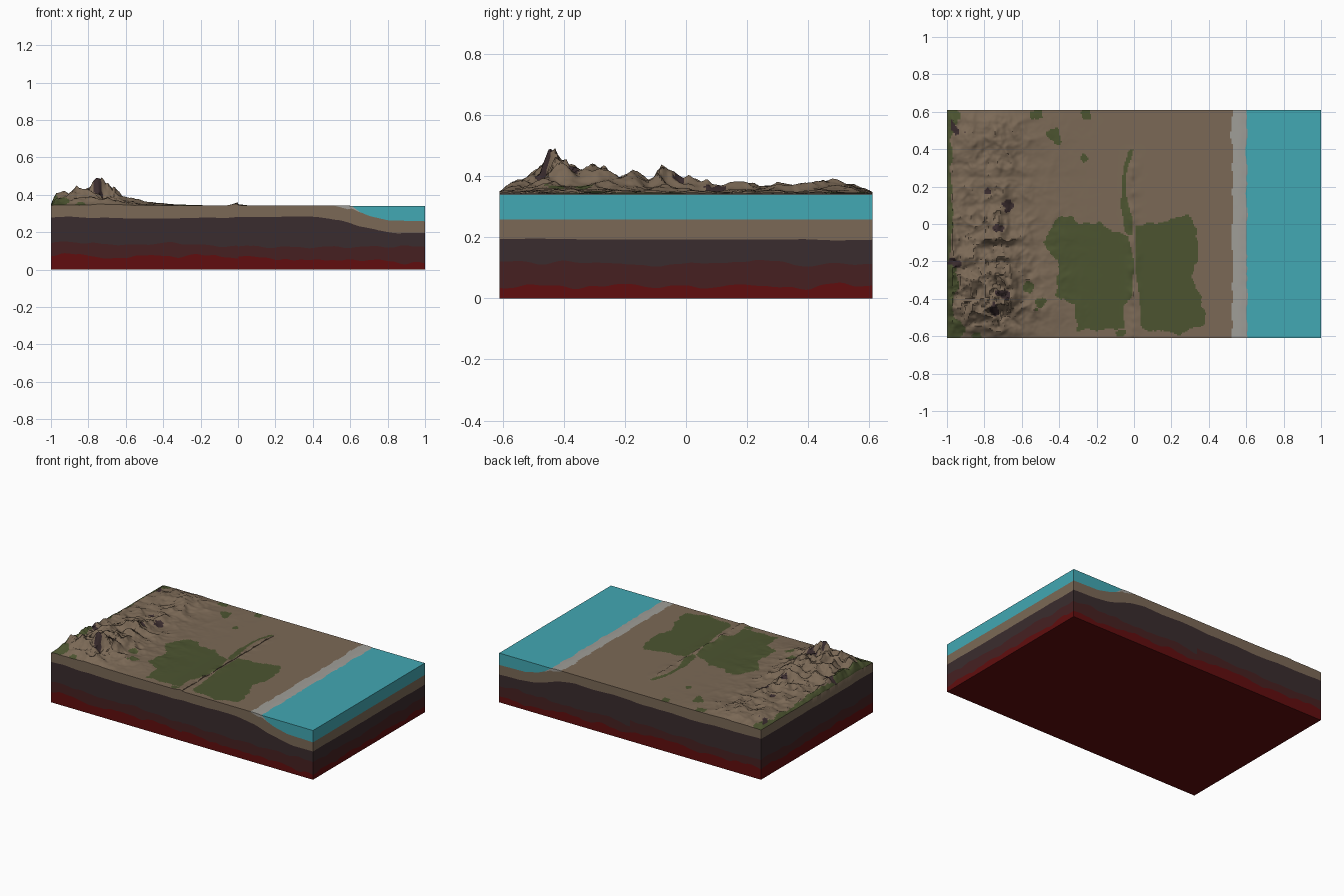
import bpy, bmesh, math
from mathutils import Vector, noise

if "Cube" in bpy.data.objects:
    bpy.data.objects.remove(bpy.data.objects["Cube"])

HALF_Y = 0.61
SEA = 0.34
NX, NY = 140, 168


# Materials
def linear(c):
    return c / 12.92 if c <= 0.04045 else ((c + 0.055) / 1.055) ** 2.4


def material(name, *rgb):
    col = [linear(c / 255) for c in rgb] + [1]
    m = bpy.data.materials.new(name)
    m.use_nodes = True
    m.diffuse_color = col
    m.node_tree.nodes["Principled BSDF"].inputs["Base Color"].default_value = col
    return m


MATS = [material("magma_red", 97, 13, 14), material("deep_rock", 70, 32, 33),
        material("dark_rock", 58, 44, 46), material("soil", 123, 105, 86),
        material("sand", 160, 158, 152), material("grass", 76, 84, 48)]
RED, DEEP, DARK, SOIL, SAND, GRASS = range(6)
WATER = material("water", 66, 168, 179)


# Small helpers
def interp(table, t):
    for (a, va), (b, vb) in zip(table, table[1:]):
        if t <= b:
            return va + (vb - va) * max(0, (t - a) / (b - a))
    return table[-1][1]


def wobble(x, y, freq, seed=0):
    p = Vector((x * freq, y * freq, seed))
    return noise.noise(p) + 0.5 * noise.noise(p * 2.3)


def ridges(x, y):
    p = Vector((x + 0.02 * wobble(x, y, 9), y + 0.02 * wobble(x, y, 9, 4), 0.3))
    total = sum(0.5 ** i * (1 - 2 * abs(noise.noise(p * 7 * 2 ** i))) for i in range(4))
    return total / 1.875


def inside(poly, x, y):
    hit = False
    for (ax, ay), (bx, by) in zip(poly, poly[1:] + poly[:1]):
        if (ay > y) != (by > y) and x < ax + (y - ay) * (bx - ax) / (by - ay):
            hit = not hit
    return hit


# Terrain shape: shore profile, mountain envelopes across x and y
SHORE = [(-1, .342), (.57, .343), (.605, .34), (.65, .307), (.7, .286), (.8, .263), (1, .258)]
RANGE_X = [(-1, .05), (-.97, .6), (-.93, .5), (-.87, .75), (-.83, .65), (-.79, .8),
           (-.74, 1), (-.68, .82), (-.6, .38), (-.5, .15), (-.3, .03), (-.15, 0)]
RANGE_Y = [(-.61, .01), (-.55, .06), (-.5, .11), (-.45, .148), (-.4, .13), (-.35, .1),
           (-.27, .11), (-.22, .075), (-.18, .092), (-.12, .055), (-.08, .09), (-.02, .055),
           (.03, .063), (.1, .04), (.2, .045), (.25, .025), (.3, .045), (.4, .04),
           (.45, .052), (.55, .035), (.61, .006)]
BEDROCK = [(-1, .28), (-.4, .273), (0, .28), (.42, .282), (.55, .265), (.65, .23),
           (.75, .207), (.85, .195), (1, .193)]


def surface(x, y, side):
    z = interp(SHORE, x + 0.012 * wobble(0, y, 9, 2) * (x > 0.4))
    if x < -0.15:
        peak = interp(RANGE_X, x) * interp(RANGE_Y, y)
        z += peak * max(0.12, 0.18 + 1.0 * ridges(x, y))
    # low scarp along the fault
    if abs(x) < 0.15:
        fade = min(1, max(0, (0.42 - y) * 8))
        height = 0.012 if side < 0 else 0.005
        z += fade * height * max(0, 0.6 + wobble(x, y, 12, 7)) * math.exp(-(x / 0.035) ** 2)
    return z


def strata(x, y, side):
    """Heights of the layer boundaries from the base to the surface."""
    top = surface(x, y, side)
    red = (.072 if side < 0 else .06 - .02 * x) + .022 * wobble(x, y, 7, side)
    deep = (.135 if side < 0 else .115) + .022 * wobble(x, y, 6, side + 5)
    dark = interp(BEDROCK, x) + .006 * wobble(x, y, 5, 9)
    sand = .02 * max(0, 1 - abs(x - .585) / .075)
    return [0, red, deep, dark, top - sand, top]


# Ground cover regions
FIELDS = [[(-.3, -.57), (-.32, -.43), (-.42, -.38), (-.4, -.22), (-.49, -.1), (-.42, .03),
           (-.33, .05), (-.28, 0), (-.18, .01), (-.12, -.04), (-.03, -.06), (0, -.2),
           (-.01, -.38), (-.06, -.44), (-.05, -.56)],
          [(.01, -.01), (.14, .01), (.29, .05), (.33, -.02), (.34, -.18), (.31, -.28),
           (.36, -.4), (.38, -.53), (.25, -.59), (.04, -.56), (.03, -.4), (.01, -.25)],
          [(-.07, .1), (-.06, .28), (-.03, .4), (0, .4), (-.04, .28), (-.04, .14),
           (-.01, .04), (-.01, -.06), (-.05, -.04)]]
SHRUBS = [(-.97, .57, .05), (-.52, .585, .035), (-.43, .49, .04), (-.41, .45, .03),
          (-.26, .59, .035), (-.27, .35, .025), (-.56, -.34, .03), (-.5, -.42, .035),
          (-.95, -.57, .05), (-.84, -.59, .03), (-.07, -.59, .03)]
OUTCROPS = [(-.95, .5, .035), (-.67, .1, .03), (-.73, -.02, .025), (-.68, -.38, .035),
            (-.75, -.46, .03), (-.96, -.21, .025), (-.72, -.37, .02), (-.78, .18, .015)]


def in_blob(blobs, x, y, rough):
    return any(math.hypot(x - a, y - b) < r * (0.85 + rough) for a, b, r in blobs)


def cover(x, y):
    if x > 0.5:
        return SAND if 0.525 + 0.014 * wobble(0, y, 7, 3) < x < 0.66 else SOIL
    rough = wobble(x, y, 22, 1)
    if in_blob(OUTCROPS, x, y, 1.1 * rough):
        return DARK
    if in_blob(SHRUBS, x, y, 0.7 * rough) or x < -0.965 + 0.04 * wobble(x, y, 8, 6):
        return GRASS
    wx, wy = x + 0.012 * rough * (abs(x) > 0.08), y + 0.014 * wobble(x, y, 18, 8)
    return GRASS if any(inside(f, wx, wy) for f in FIELDS) else SOIL


# Mesh building
def steps(a, b, n):
    return [a + (b - a) * i / n for i in range(n + 1)]


def finish(bm, name, mats):
    bmesh.ops.remove_doubles(bm, verts=bm.verts, dist=1e-5)
    mesh = bpy.data.meshes.new(name)
    bm.to_mesh(mesh)
    bm.free()
    for m in mats:
        mesh.materials.append(m)
    ob = bpy.data.objects.new(name, mesh)
    bpy.context.collection.objects.link(ob)
    bpy.ops.object.select_all(action="DESELECT")
    ob.select_set(True)
    bpy.context.view_layer.objects.active = ob
    bpy.ops.object.shade_smooth_by_angle(angle=math.radians(40))


def walls(bm, path, heights):
    """Stacked bands of faces along a path, one material per band."""
    cols = [[bm.verts.new((x, y, z)) for z in heights(x, y)] for x, y in path]
    for a, b in zip(cols, cols[1:]):
        for k in range(len(a) - 1):
            bm.faces.new((a[k], b[k], b[k + 1], a[k + 1])).material_index = k


def rim(xs, ys):
    """Counterclockwise path: front, right, back."""
    return ([(x, ys[0]) for x in xs] + [(xs[-1], y) for y in ys[1:]]
            + [(x, ys[-1]) for x in xs[-2::-1]])


def crust_block(name, x0, x1, side):
    bm = bmesh.new()
    xs, ys = steps(x0, x1, NX), steps(-HALF_Y, HALF_Y, NY)
    grid = [[bm.verts.new((x, y, surface(x, y, side))) for y in ys] for x in xs]
    for i in range(NX):
        for j in range(NY):
            f = bm.faces.new((grid[i][j], grid[i + 1][j], grid[i + 1][j + 1], grid[i][j + 1]))
            f.material_index = cover((xs[i] + xs[i + 1]) / 2, (ys[j] + ys[j + 1]) / 2)
    path = rim(xs, ys) + [(x0, y) for y in ys[-2::-1]]
    walls(bm, path, lambda x, y: strata(x, y, side))
    base = [bm.verts.new((x, y, 0)) for x, y in path[:-1]]
    bm.faces.new(base[::-1]).material_index = RED
    finish(bm, name, MATS)


def sea(name):
    bm = bmesh.new()
    xs, ys = steps(0.585, 1, 60), steps(-HALF_Y, HALF_Y, NY)
    walls(bm, rim(xs, ys), lambda x, y: [min(SEA, surface(x, y, 1)), SEA])
    bm.faces.new([bm.verts.new((x, y, SEA)) for x, y in rim(xs, ys)])
    finish(bm, name, [WATER])


crust_block("mountain_crust_block", -1, 0, -1)
crust_block("coastal_crust_block", 0, 1, 1)
sea("sea_water")
